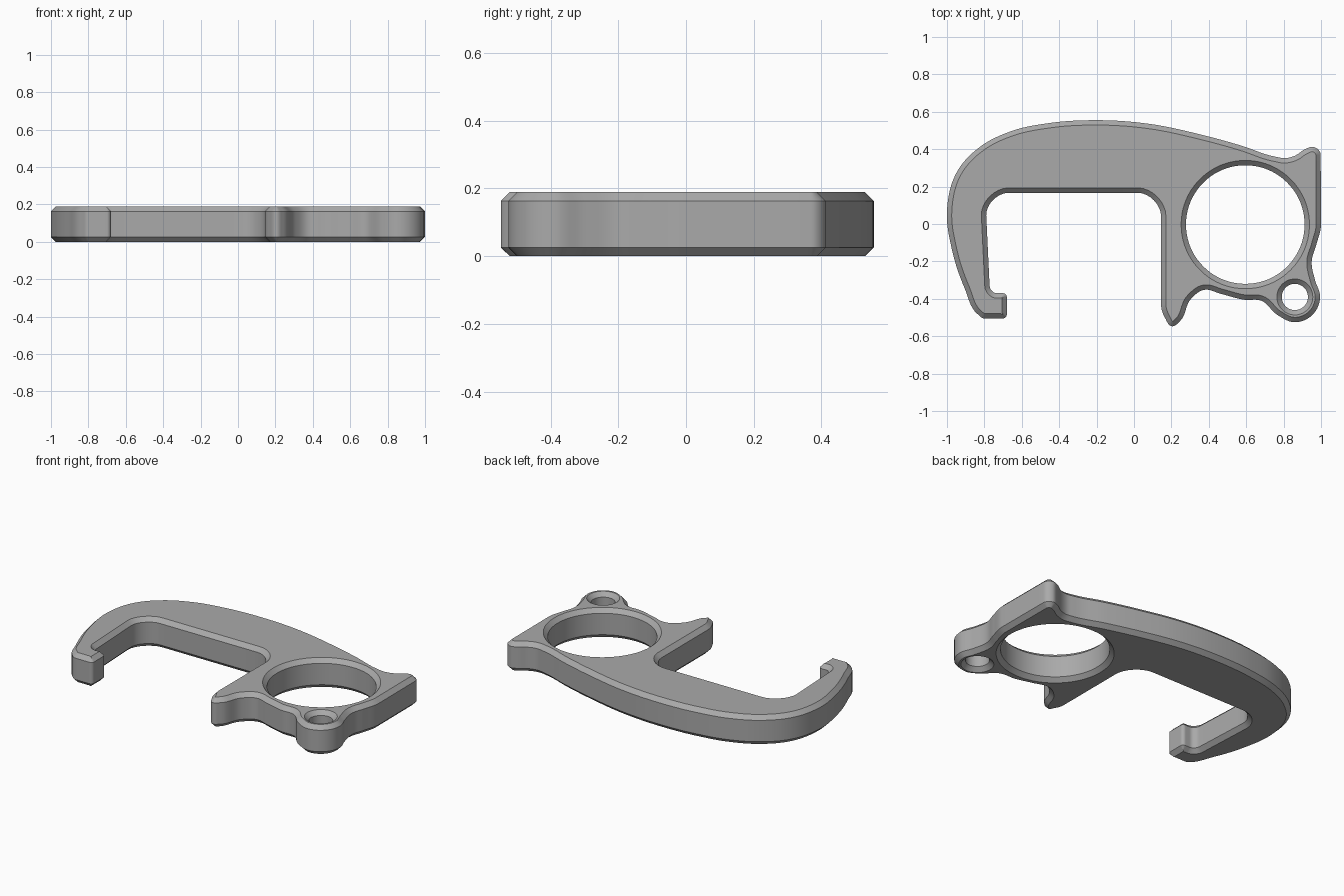
import bpy, bmesh
from math import pi, sin, cos
from mathutils import Vector

if "Cube" in bpy.data.objects:
    bpy.data.objects.remove(bpy.data.objects["Cube"])

THICK, CHAMFER = 0.189, 0.026

grey = bpy.data.materials.new("plain grey")
grey.use_nodes = True
colour = (0.4, 0.4, 0.4, 1)
grey.diffuse_color = colour
grey.node_tree.nodes["Principled BSDF"].inputs["Base Color"].default_value = colour

# Outline points: "out" starts a straight run, "in" ends one, "mid" is within a curve
outline = [
    # pointed lug and straight right edge
    (.96, .412, "mid"), (.998, .37, "out"), (1, 0, "in"),
    # waist and keyring boss
    (.975, -.11, "mid"), (.95, -.2, "mid"), (.968, -.3, "mid"),
    (.995, -.39, "mid"), (.955, -.485, "mid"), (.86, -.525, "mid"), (.765, -.485, "mid"),
    (.68, -.41, "mid"), (.59, -.405, "mid"), (.47, -.375, "mid"), (.37, -.353, "mid"),
    # spike
    (.305, -.4, "mid"), (.245, -.52, "mid"), (.205, -.547, "mid"),
    (.165, -.5, "mid"), (.145, -.43, "out"),
    # inside of the hook
    (.145, .04, "in"), (.02, .167, "out"), (-.67, .167, "in"), (-.79, .045, "out"),
    (-.772, -.33, "in"), (-.735, -.37, "out"), (-.70, -.37, "in"),
    # hook tip
    (-.68, -.39, "out"), (-.68, -.485, "in"), (-.70, -.505, "out"),
    (-.80, -.505, "in"), (-.838, -.48, "mid"),
    # curved back
    (-.905, -.345, "mid"), (-.975, -.13, "mid"), (-1, .07, "mid"), (-.94, .29, "mid"),
    (-.82, .415, "mid"), (-.66, .495, "mid"), (-.45, .54, "mid"), (-.2, .555, "mid"),
    (.085, .535, "mid"), (.35, .48, "mid"), (.57, .42, "mid"), (.755, .36, "mid"),
    (.81, .352, "mid"), (.86, .365, "mid"), (.915, .4, "mid"),
]


def ring(x, y, r):
    """Points round a circular hole."""
    return [(x + r * cos(i * pi / 4), y + r * sin(i * pi / 4), "mid") for i in range(8)]


def add_spline(curve, points, steps):
    """Closed smooth path whose tangents follow the circle through neighbours."""
    spline = curve.splines.new("BEZIER")
    spline.bezier_points.add(len(points) - 1)
    spline.use_cyclic_u = True
    spline.resolution_u = steps
    co = [Vector((x, y, 0)) for x, y, _ in points]
    for i, (p, (_, _, kind)) in enumerate(zip(co, points)):
        before, after = p - co[i - 1], co[(i + 1) % len(co)] - p
        a, b = before.length, after.length
        tangent = {"out": after, "in": before, "mid": before * b / a + after * a / b}[kind]
        tangent.normalize()
        bp = spline.bezier_points[i]
        bp.handle_left_type = bp.handle_right_type = "FREE"
        bp.co = p
        bp.handle_left, bp.handle_right = p - tangent * a * .35, p + tangent * b * .35


# Flat plate with finger ring and keyring holes, chamfered on every edge
curve = bpy.data.curves.new("hook_outline", "CURVE")
curve.dimensions = "2D"
curve.fill_mode = "BOTH"
curve.extrude = THICK / 2 - CHAMFER
curve.bevel_depth = CHAMFER
curve.bevel_resolution = 0
curve.offset = -CHAMFER
add_spline(curve, outline, 8)
add_spline(curve, ring(.595, -.003, .317), 10)
add_spline(curve, ring(.86, -.39, .07), 6)

temp = bpy.data.objects.new("outline_helper", curve)
bpy.context.collection.objects.link(temp)
graph = bpy.context.evaluated_depsgraph_get()
mesh = bpy.data.meshes.new_from_object(temp.evaluated_get(graph))
bpy.data.objects.remove(temp)

# Weld the caps to the walls and stand the plate on the ground
bm = bmesh.new()
bm.from_mesh(mesh)
bmesh.ops.remove_doubles(bm, verts=bm.verts, dist=0.0005)
bmesh.ops.recalc_face_normals(bm, faces=bm.faces)
bmesh.ops.translate(bm, verts=bm.verts, vec=(0, 0, THICK / 2))
bm.to_mesh(mesh)
bm.free()
mesh.materials.clear()
mesh.materials.append(grey)

hook = bpy.data.objects.new("hook_plate", mesh)
bpy.context.collection.objects.link(hook)
bpy.context.view_layer.objects.active = hook
hook.select_set(True)
bpy.ops.object.shade_smooth_by_angle(angle=pi / 6)
